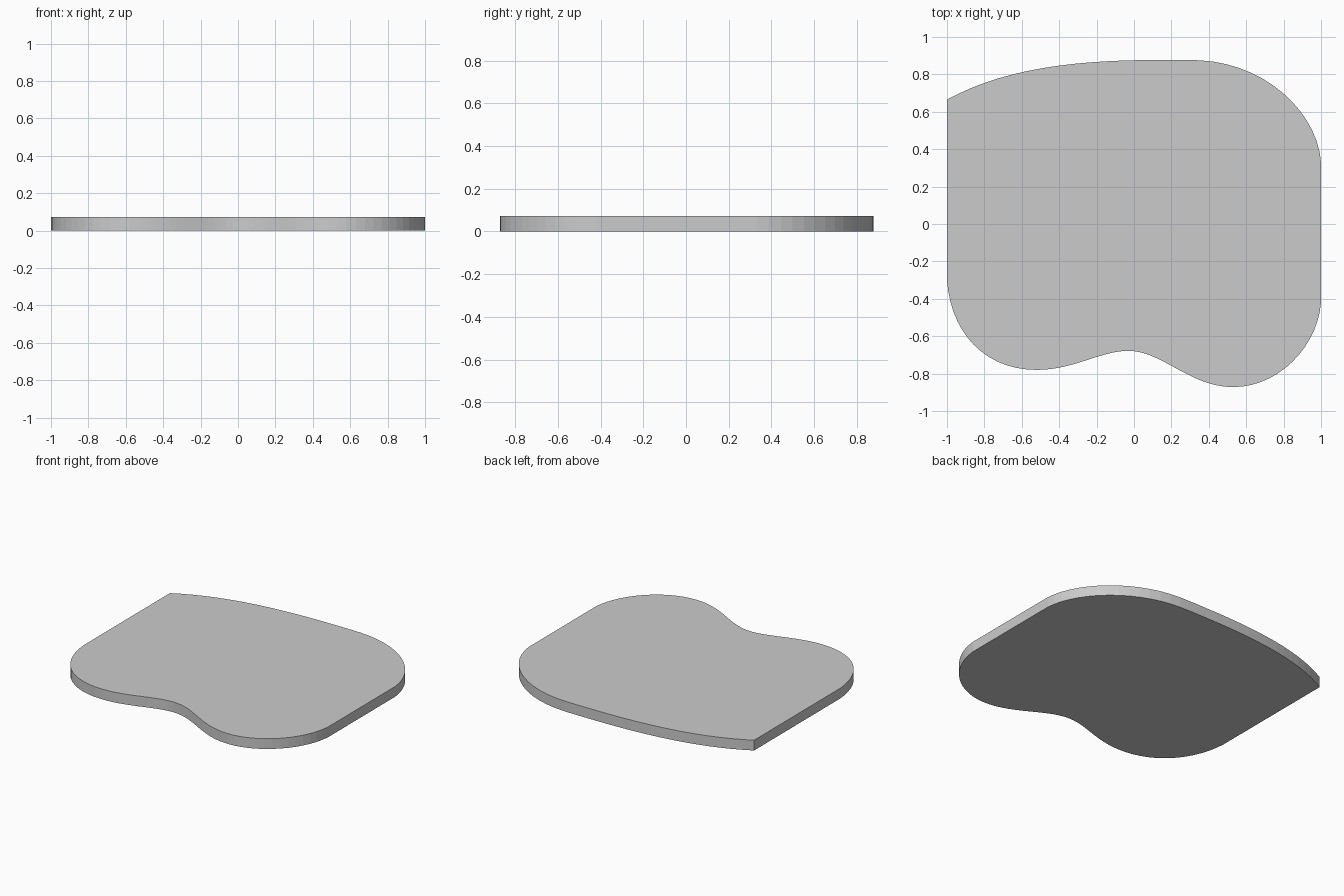
import bpy, bmesh
from mathutils import Vector
from mathutils.geometry import interpolate_bezier

if "Cube" in bpy.data.objects:
    bpy.data.objects.remove(bpy.data.objects["Cube"])

HEIGHT = 0.073
STEPS = 14

# Outline, clockwise from the sharp back-left corner: handle, handle, end point
start = (-1, 0.665)
segments = [
    ((-0.70, 0.83), (-0.32, 0.877), (0.13, 0.877)),     # back edge
    ((0.20, 0.878), (0.28, 0.878), (0.35, 0.875)),
    ((0.70, 0.86), (0.98, 0.60), (1, 0.33)),            # back right corner
    None, (1, -0.42),                                   # straight right side
    ((0.98, -0.66), (0.77, -0.872), (0.53, -0.872)),    # front right lobe
    ((0.30, -0.872), (0.15, -0.678), (-0.03, -0.678)),  # front dip
    ((-0.18, -0.678), (-0.32, -0.78), (-0.52, -0.78)),
    ((-0.80, -0.78), (-0.98, -0.58), (-1, -0.30)),      # front left lobe
]


def outline():
    pts = [Vector((*start, 0))]
    for seg in segments:
        if seg is None:
            continue
        if len(seg) == 2:
            pts.append(Vector((*seg, 0)))
        else:
            h1, h2, end = (Vector((*p, 0)) for p in seg)
            pts += interpolate_bezier(pts[-1], h1, h2, end, STEPS + 1)[1:]
    return pts


# Flat slab extruded from the outline
bm = bmesh.new()
face = bm.faces.new([bm.verts.new(p) for p in outline()])
ext = bmesh.ops.extrude_face_region(bm, geom=[face], use_keep_orig=True)
top = [v for v in ext["geom"] if isinstance(v, bmesh.types.BMVert)]
bmesh.ops.translate(bm, verts=top, vec=(0, 0, HEIGHT))
bmesh.ops.recalc_face_normals(bm, faces=bm.faces)
mesh = bpy.data.meshes.new("mat_slab")
bm.to_mesh(mesh)
bm.free()
slab = bpy.data.objects.new("mat_slab", mesh)
bpy.context.collection.objects.link(slab)
